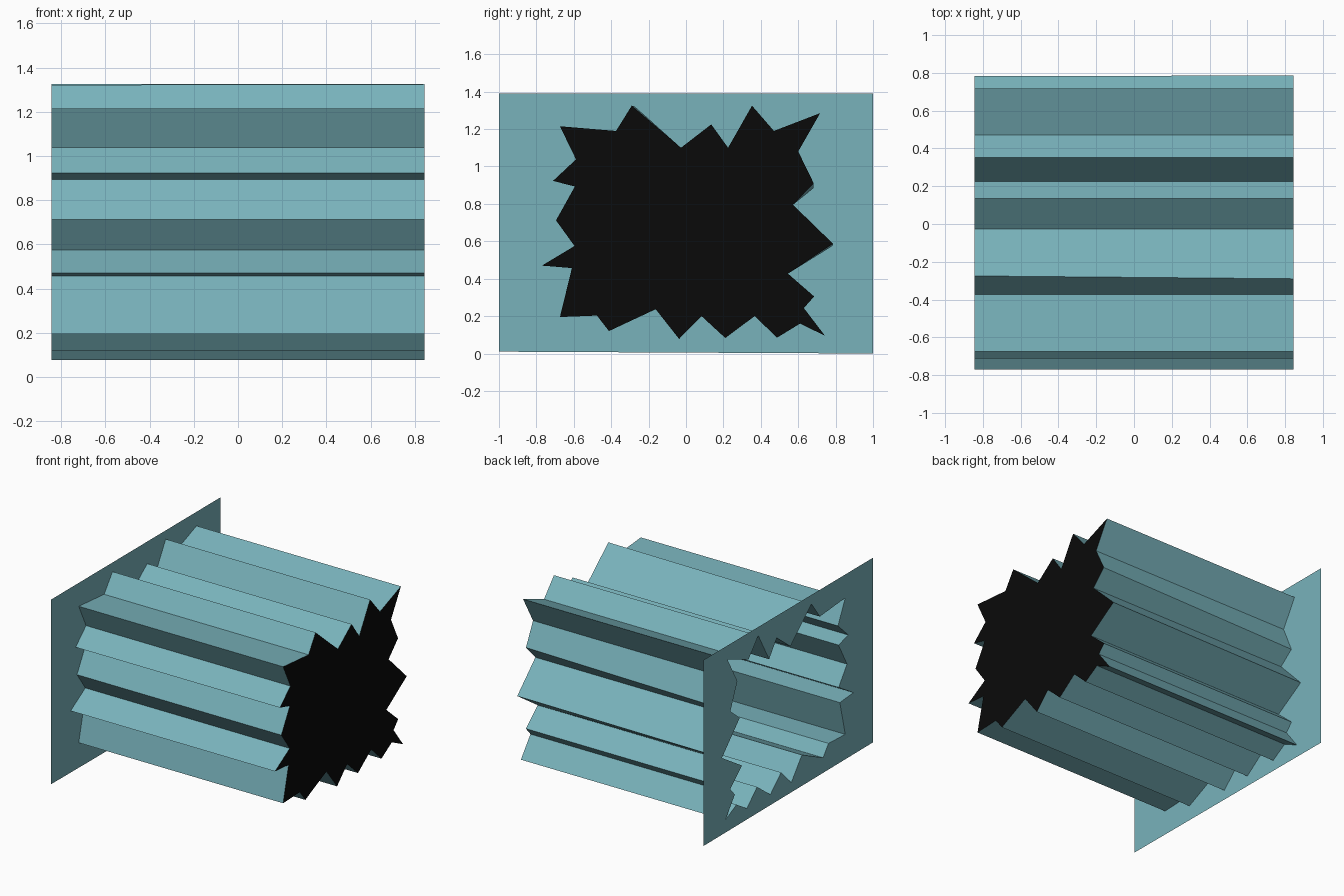
import bpy, bmesh

if "Cube" in bpy.data.objects:
    bpy.data.objects.remove(bpy.data.objects["Cube"])

X_BACK, X_FRONT = -0.845, 0.845

# Jagged burst outline as (y, z), clockwise from the upper left spike
OUTLINE = [
    (-0.674, 1.215), (-0.374, 1.19), (-0.29, 1.325), (-0.027, 1.10),
    (0.135, 1.225), (0.225, 1.10), (0.353, 1.325), (0.47, 1.19),
    (0.717, 1.285), (0.60, 1.08), (0.683, 0.91), (0.572, 0.795),
    (0.786, 0.587), (0.545, 0.427), (0.685, 0.305), (0.63, 0.243),
    (0.743, 0.095), (0.61, 0.16), (0.487, 0.085), (0.367, 0.20),
    (0.21, 0.083), (0.083, 0.20), (-0.037, 0.078), (-0.162, 0.237),
    (-0.412, 0.12), (-0.476, 0.203), (-0.674, 0.195), (-0.61, 0.457),
    (-0.77, 0.47), (-0.596, 0.575), (-0.695, 0.712), (-0.594, 0.893),
    (-0.711, 0.923), (-0.588, 1.038)]
# Three spikes sit slightly differently where they meet the wall
BACK = list(OUTLINE)
BACK[2], BACK[10], BACK[12] = (-0.275, 1.322), (0.683, 0.885), (0.783, 0.575)
WALL = [(-1, 0.01), (-1, 1.39), (1, 1.39), (1, 0)]


def material(name, color):
    mat = bpy.data.materials.new(name)
    mat.diffuse_color = (*color, 1)
    mat.use_nodes = True
    mat.node_tree.nodes["Principled BSDF"].inputs["Base Color"].default_value = mat.diffuse_color
    return mat


def ring(bm, points, x):
    return [bm.verts.new((x, y, z)) for y, z in points]


def edges(bm, verts):
    return [bm.edges.new((a, b)) for a, b in zip(verts, verts[1:] + verts[:1])]


def finish(bm, name, mat):
    mesh = bpy.data.meshes.new(name)
    bm.to_mesh(mesh)
    bm.free()
    mesh.materials.append(mat)
    obj = bpy.data.objects.new(name, mesh)
    bpy.context.collection.objects.link(obj)


teal = material("teal", (0.19, 0.45, 0.50))
black = material("black", (0.003, 0.003, 0.003))

# Flat wall panel with the burst-shaped opening
bm = bmesh.new()
loops = edges(bm, ring(bm, WALL, X_BACK)) + edges(bm, ring(bm, BACK, X_BACK))
bmesh.ops.triangle_fill(bm, edges=loops, use_beauty=True, normal=(1, 0, 0))
for f in bm.faces:
    f.normal_update()
    if f.normal.x < 0:
        f.normal_flip()
finish(bm, "wall_panel", teal)

# Folded sides running from the wall to the front
bm = bmesh.new()
back, front = ring(bm, BACK, X_BACK), ring(bm, OUTLINE, X_FRONT)
n = len(back)
for i in range(n):
    j = (i + 1) % n
    bm.faces.new((back[i], front[i], front[j], back[j]))
bmesh.ops.recalc_face_normals(bm, faces=bm.faces[:])
finish(bm, "burst_sides", teal)

# Black front face of the burst
bm = bmesh.new()
face = bm.faces.new(ring(bm, OUTLINE, X_FRONT))
face.normal_update()
if face.normal.x < 0:
    face.normal_flip()
bmesh.ops.triangulate(bm, faces=[face])
finish(bm, "burst_front", black)
